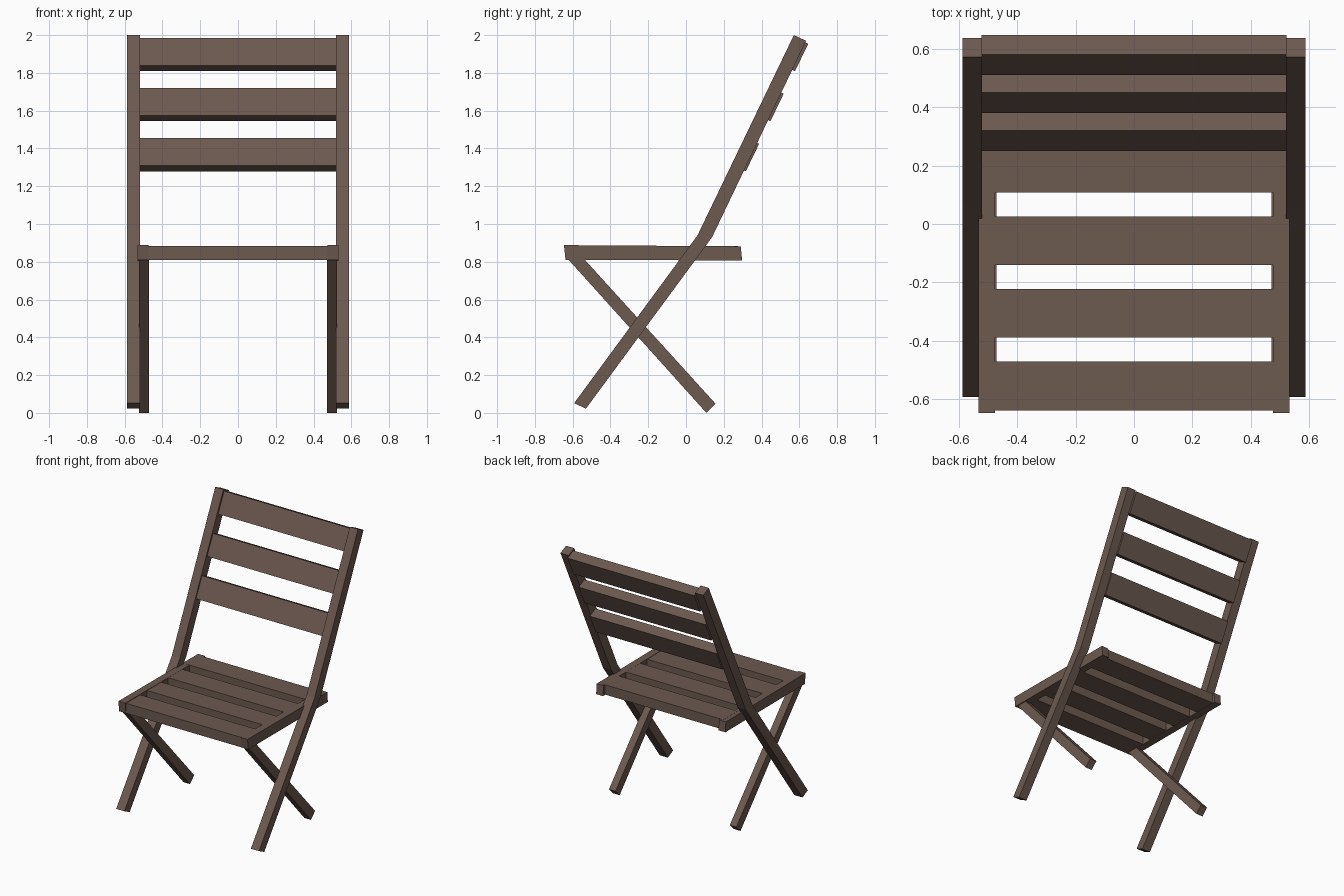
import bpy

if "Cube" in bpy.data.objects:
    bpy.data.objects.remove(bpy.data.objects["Cube"])

wood = bpy.data.materials.new("brown_wood")
wood.diffuse_color = (0.15, 0.10, 0.08, 1)
wood.use_nodes = True
wood.node_tree.nodes["Principled BSDF"].inputs["Base Color"].default_value = wood.diffuse_color


def extrude_profile(name, profile, x0, x1):
    """Extrude a (y, z) side profile along x from x0 to x1."""
    n = len(profile)
    verts = [(x, y, z) for x in (x0, x1) for y, z in profile]
    faces = [tuple(range(n))[::-1], tuple(range(n, 2 * n))]
    faces += [(i, (i + 1) % n, n + (i + 1) % n, n + i) for i in range(n)]
    if x1 < x0:
        faces = [f[::-1] for f in faces]
    # profiles run clockwise seen from +x, so flip the winding
    faces = [f[::-1] for f in faces]
    mesh = bpy.data.meshes.new(name)
    mesh.from_pydata(verts, [], faces)
    mesh.materials.append(wood)
    obj = bpy.data.objects.new(name, mesh)
    bpy.context.collection.objects.link(obj)
    return obj


def both_sides(name, profile, x0, x1):
    extrude_profile(name + "_right", profile, x0, x1)
    extrude_profile(name + "_left", profile, -x0, -x1)


# Long bent rails: front feet running up into the backrest
both_sides("back_rail", [(-0.592, 0.052), (0.061, 0.94), (0.571, 2.0),
                         (0.636, 1.97), (0.138, 0.93), (-0.53, 0.022)], 0.52, 0.587)

# Crossing rear legs, tops buried in the seat rails
both_sides("rear_leg", [(0.108, 0.0), (-0.63, 0.82), (-0.585, 0.865), (0.157, 0.048)],
           0.47, 0.524)

# Seat side rails
both_sides("seat_rail", [(-0.638, 0.81), (-0.646, 0.888), (0.29, 0.882), (0.297, 0.807)],
           0.475, 0.531)

# Seat slats
for i in range(4):
    y = -0.637 + 0.248 * i
    extrude_profile(f"seat_slat_{i + 1}", [(y, 0.81), (y, 0.884), (y + 0.167, 0.883),
                                           (y + 0.167, 0.81)], -0.5, 0.5)

# Tilted backrest slats
for i in range(3):
    y, z = 0.58 - 0.13 * i, 1.985 - 0.265 * i
    extrude_profile(f"back_slat_{i + 1}", [(y - 0.07, z - 0.145), (y, z),
                                           (y + 0.067, z - 0.031),
                                           (y - 0.003, z - 0.176)], -0.521, 0.521)
